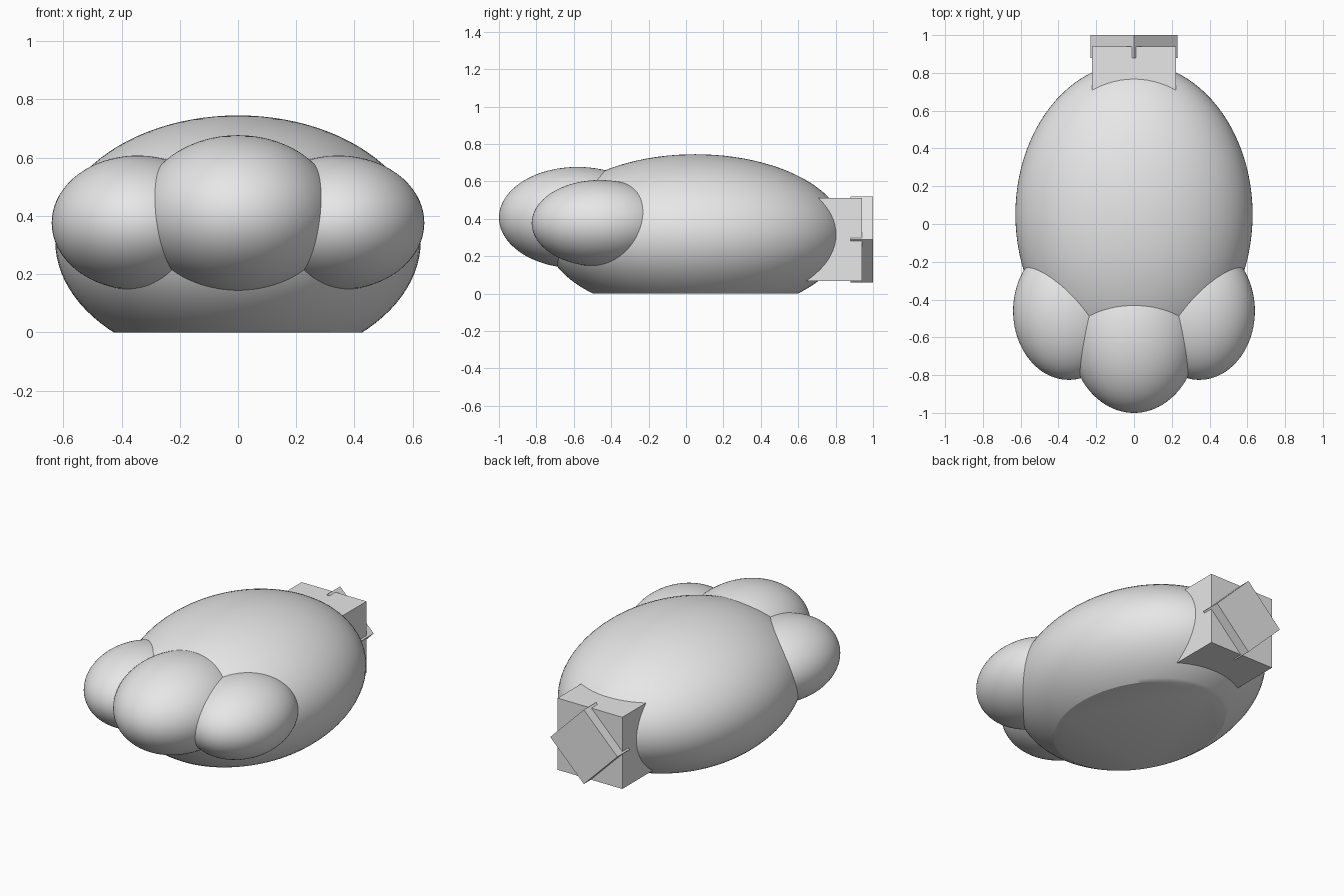
import bpy
import bmesh
from math import radians
from mathutils import Matrix, Vector

cube = bpy.data.objects.get("Cube")
if cube:
    bpy.data.objects.remove(cube, do_unlink=True)

grey = bpy.data.materials.new("light grey")
grey.use_nodes = True
grey.diffuse_color = (0.8, 0.8, 0.8, 1)
grey.node_tree.nodes["Principled BSDF"].inputs["Base Color"].default_value = (0.8, 0.8, 0.8, 1)


def finish(name, bm, smooth=False):
    bmesh.ops.recalc_face_normals(bm, faces=bm.faces)
    mesh = bpy.data.meshes.new(name)
    bm.to_mesh(mesh)
    bm.free()
    mesh.materials.append(grey)
    obj = bpy.data.objects.new(name, mesh)
    bpy.context.collection.objects.link(obj)
    if smooth:
        bpy.ops.object.select_all(action='DESELECT')
        obj.select_set(True)
        bpy.context.view_layer.objects.active = obj
        bpy.ops.object.shade_smooth_by_angle(angle=radians(30))
    return obj


def ellipsoid(name, centre, radii, flat_base=False):
    bm = bmesh.new()
    place = Matrix.Translation(centre) @ Matrix.Diagonal((*radii, 1))
    bmesh.ops.create_uvsphere(bm, u_segments=96, v_segments=48, radius=1, matrix=place)
    if flat_base:
        # Slice off the underside at ground level and close it
        cut = bmesh.ops.bisect_plane(bm, geom=bm.verts[:] + bm.edges[:] + bm.faces[:],
                                     plane_co=(0, 0, 0), plane_no=(0, 0, -1),
                                     clear_outer=True)
        rim = [e for e in cut["geom_cut"] if isinstance(e, bmesh.types.BMEdge)]
        bmesh.ops.contextual_create(bm, geom=rim)
    return finish(name, bm, smooth=True)


def block(name, centre, size, roll=0):
    bm = bmesh.new()
    place = (Matrix.Translation(centre) @ Matrix.Rotation(radians(roll), 4, 'Y')
             @ Matrix.Diagonal((*size, 1)))
    bmesh.ops.create_cube(bm, size=1, matrix=place)
    return finish(name, bm)


# Rounded body with a flat underside
ellipsoid("body", (0, 0.05, 0.315), (0.628, 0.805, 0.43), flat_base=True)

# Three front lobes
ellipsoid("middle_lobe", (0, -0.58, 0.406), (0.34, 0.42, 0.271))
for side, sign in (("left", 1), ("right", -1)):
    ellipsoid(side + "_lobe", (sign * 0.345, -0.46, 0.376), (0.295, 0.365, 0.231))

# Rear block and the diamond plate whose corners poke just past it
block("rear_block", (0, 0.74, 0.288), (0.444, 0.4, 0.444))
edge = 0.23 * 2 ** 0.5
block("diamond_plate", (0, 0.94, 0.29), (edge, 0.12, edge), roll=45)
